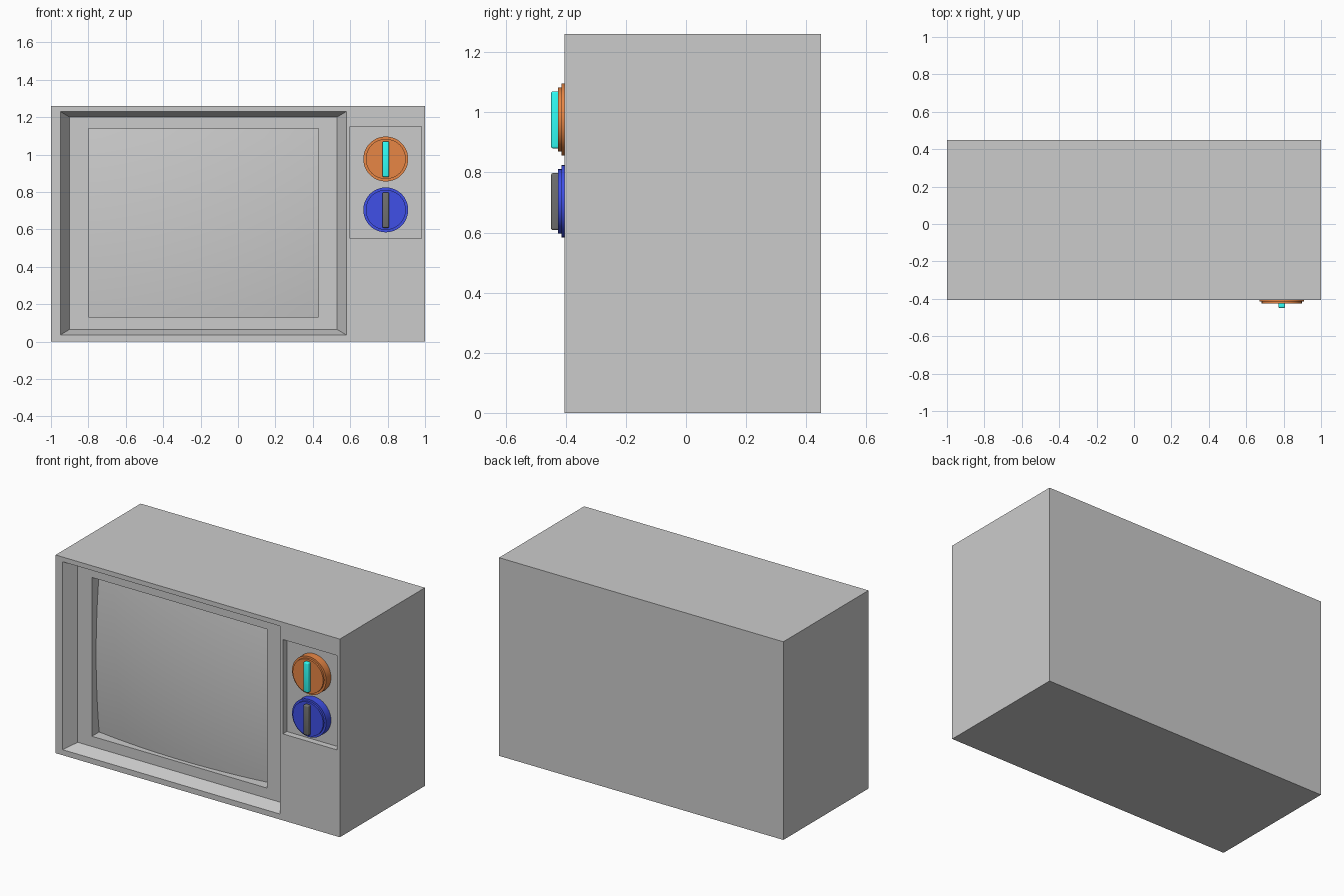
import bpy, bmesh, math
from mathutils import Matrix

if "Cube" in bpy.data.objects:
    bpy.data.objects.remove(bpy.data.objects["Cube"])

FRONT, BACK, TOP = -0.405, 0.45, 1.26


def to_object(name, bm, color=None):
    bmesh.ops.recalc_face_normals(bm, faces=bm.faces[:])
    mesh = bpy.data.meshes.new(name)
    bm.to_mesh(mesh)
    bm.free()
    ob = bpy.data.objects.new(name, mesh)
    bpy.context.collection.objects.link(ob)
    if color:
        mat = bpy.data.materials.new(name + "_color")
        mat.diffuse_color = (*color, 1)
        mat.use_nodes = True
        mat.node_tree.nodes["Principled BSDF"].inputs["Base Color"].default_value = mat.diffuse_color
        mesh.materials.append(mat)
    return ob


def smooth(ob, angle):
    bpy.ops.object.select_all(action='DESELECT')
    ob.select_set(True)
    bpy.context.view_layer.objects.active = ob
    bpy.ops.object.shade_smooth_by_angle(angle=math.radians(angle))


def ring(bm, x0, x1, z0, z1, y):
    return [bm.verts.new(p) for p in ((x0, y, z0), (x1, y, z0), (x1, y, z1), (x0, y, z1))]


def bridge(bm, a, b):
    n = len(a)
    for i in range(n):
        j = (i + 1) % n
        bm.faces.new((a[i], a[j], b[j], b[i]))


# Cabinet: box with a sloped screen recess and a shallow control recess
bm = bmesh.new()
outer = ring(bm, -1, 1, 0, TOP, FRONT)
rear = ring(bm, -1, 1, 0, TOP, BACK)
bridge(bm, outer, rear)
bm.faces.new(rear)
bezel = [ring(bm, *r) for r in (
    (-0.95, 0.58, 0.035, 1.23, FRONT),
    (-0.90, 0.53, 0.065, 1.20, FRONT + 0.08),
    (-0.80, 0.43, 0.13, 1.14, FRONT + 0.08),
    (-0.80, 0.43, 0.13, 1.14, FRONT + 0.15))]
for a, b in zip(bezel, bezel[1:]):
    bridge(bm, a, b)
panel = [ring(bm, 0.60, 0.98, 0.55, 1.15, FRONT + d) for d in (0, 0.04)]
bridge(bm, *panel)
bm.faces.new(panel[1])
edges = [bm.edges.get((r[i], r[(i + 1) % 4])) for r in (outer, bezel[0], panel[0]) for i in range(4)]
bmesh.ops.triangle_fill(bm, edges=edges, use_beauty=True, use_dissolve=False)
to_object("cabinet", bm)

# Bulging screen: grid bent to a spherical cap
bm = bmesh.new()
HX, HZ, R = 0.615, 0.505, 4.3
bmesh.ops.create_grid(bm, x_segments=24, y_segments=20, size=1)
for v in bm.verts:
    x, z = v.co.x * HX, v.co.y * HZ
    v.co = (x - 0.185, FRONT + 0.078 + R - math.sqrt(R * R - x * x - z * z), z + 0.635)
screen = to_object("screen", bm)
if screen.data.polygons[0].normal.y > 0:
    screen.data.flip_normals()
smooth(screen, 30)


# Dials: stepped disc with a raised grip bar
def dial(name, z, disc_color, grip_color):
    x, n = 0.79, 48
    bm = bmesh.new()
    profile = ((0.12, FRONT + 0.04), (0.12, -0.414), (0.107, -0.414), (0.107, -0.426))
    rings = [[bm.verts.new((x + r * math.cos(math.tau * i / n), y, z + r * math.sin(math.tau * i / n)))
              for i in range(n)] for r, y in profile]
    for a, b in zip(rings, rings[1:]):
        bridge(bm, a, b)
    bm.faces.new(rings[0])
    bm.faces.new(rings[-1])
    smooth(to_object(name + "_disc", bm, disc_color), 30)

    bm = bmesh.new()
    bmesh.ops.create_cube(bm, size=1, matrix=Matrix.Translation((x, -0.434, z - 0.001))
                          @ Matrix.Diagonal((0.036, 0.03, 0.19, 1)))
    bmesh.ops.bevel(bm, geom=bm.edges[:], offset=0.007, segments=3, profile=0.5, affect='EDGES')
    smooth(to_object(name + "_grip", bm, grip_color), 40)


dial("upper_dial", 0.976, (0.8, 0.24, 0.06), (0.03, 1.0, 0.93))
dial("lower_dial", 0.704, (0.05, 0.08, 0.8), (0.16, 0.16, 0.16))
